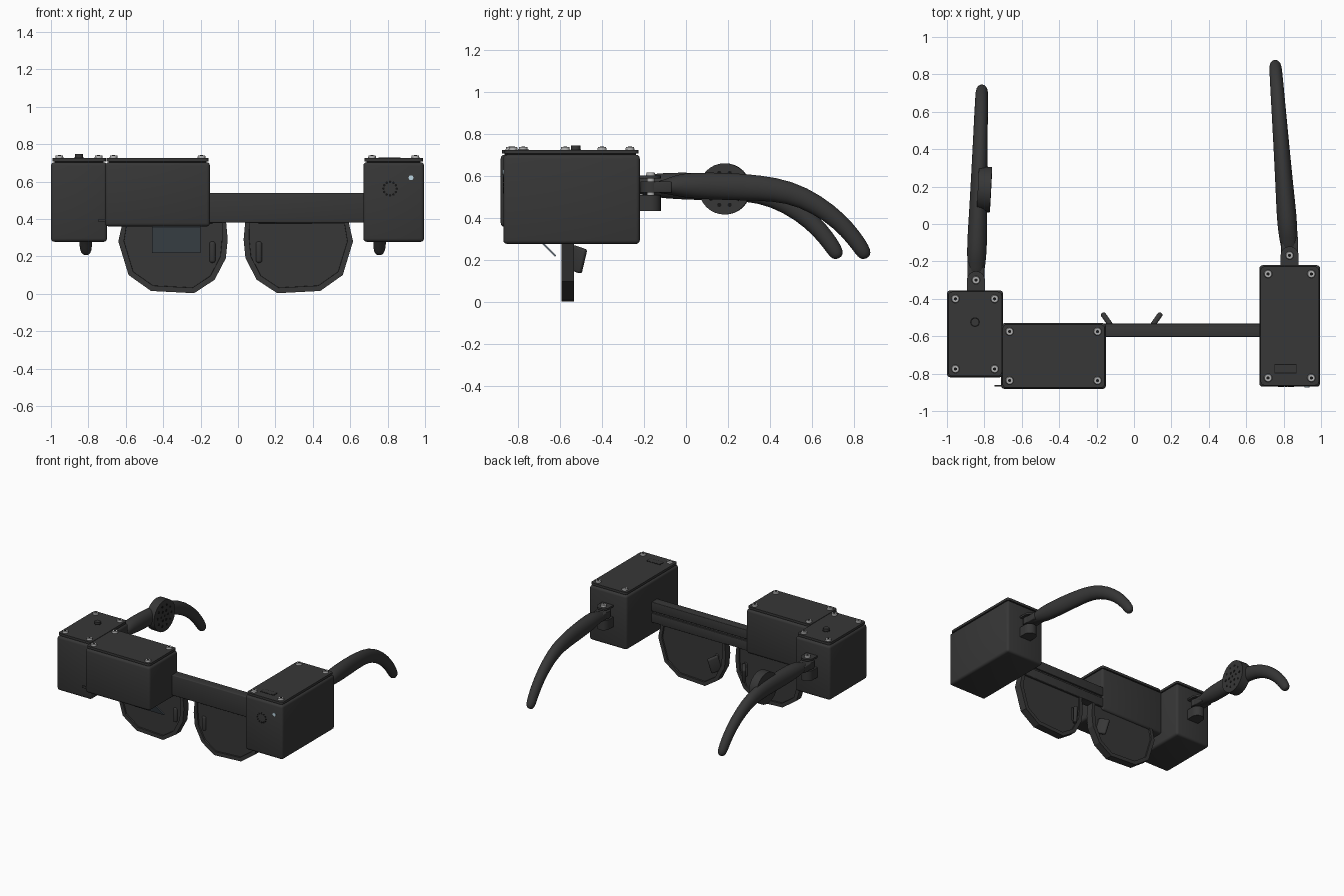
import bpy, bmesh, math
from mathutils import Vector, Matrix

if "Cube" in bpy.data.objects:
    bpy.data.objects.remove(bpy.data.objects["Cube"])


def material(name, r, g, b):
    m = bpy.data.materials.new(name)
    m.use_nodes = True
    m.diffuse_color = (r, g, b, 1)
    m.node_tree.nodes["Principled BSDF"].inputs["Base Color"].default_value = (r, g, b, 1)
    return m


BODY = material("charcoal_plastic", 0.038, 0.038, 0.038)
BLACK = material("black_recess", 0.008, 0.008, 0.008)
STEEL = material("screw_steel", 0.42, 0.42, 0.42)
GLASS = material("blue_grey_glass", 0.16, 0.2, 0.235)
LED = material("pale_blue_led", 0.5, 0.66, 0.75)


def finish(name, bm, mat, smooth=True):
    bmesh.ops.recalc_face_normals(bm, faces=bm.faces)
    me = bpy.data.meshes.new(name)
    bm.to_mesh(me)
    bm.free()
    ob = bpy.data.objects.new(name, me)
    bpy.context.collection.objects.link(ob)
    me.materials.append(mat)
    if smooth:
        bpy.ops.object.select_all(action='DESELECT')
        ob.select_set(True)
        bpy.context.view_layer.objects.active = ob
        bpy.ops.object.shade_smooth_by_angle(angle=math.radians(35))
    return ob


def box(name, x, y, z, mat=BODY, bevel=0.0, upright_only=False, rot=None):
    """Box from (min, max) ranges, optionally bevelled and turned about its centre."""
    bm = bmesh.new()
    bmesh.ops.create_cube(bm, size=1)
    size = Vector((x[1] - x[0], y[1] - y[0], z[1] - z[0]))
    mid = Vector((x[0] + x[1], y[0] + y[1], z[0] + z[1])) / 2
    bmesh.ops.scale(bm, vec=size, verts=bm.verts)
    if bevel:
        edges = [e for e in bm.edges if not upright_only
                 or abs(e.verts[0].co.z - e.verts[1].co.z) > size.z / 2]
        bmesh.ops.bevel(bm, geom=edges, offset=bevel, segments=3, profile=0.5, affect='EDGES')
    if rot:
        bmesh.ops.rotate(bm, cent=(0, 0, 0), matrix=rot, verts=bm.verts)
    bmesh.ops.translate(bm, vec=mid, verts=bm.verts)
    return finish(name, bm, mat, bool(bevel))


def cylinder(name, centre, radius, depth, mat=BODY, axis='Z', sides=24, top=None, turn=0):
    bm = bmesh.new()
    rot = {'Z': Matrix(), 'X': Matrix.Rotation(math.pi / 2, 4, 'Y'),
           'Y': Matrix.Rotation(math.pi / 2, 4, 'X')}[axis]
    bmesh.ops.create_cone(bm, cap_ends=True, segments=sides, radius1=radius,
                          radius2=radius if top is None else top, depth=depth,
                          matrix=Matrix.Translation(centre) @ Matrix.Rotation(turn, 4, 'Z') @ rot)
    return finish(name, bm, mat)


def screw(name, x, y, z):
    cylinder(name, (x, y, z + 0.007), 0.022, 0.014, STEEL, top=0.019)
    cylinder(name + "_socket", (x, y, z + 0.0145), 0.009, 0.001, BLACK, sides=6)


def housing(name, x, y, z0, inset):
    """Rounded case with a thin seam, a lid and a screw in each lid corner."""
    box(name + "_case", x, y, (z0, 0.703), bevel=0.018)
    shrink = lambda r, d: (r[0] + d, r[1] - d)
    box(name + "_seam", shrink(x, 0.018), shrink(y, 0.018), (0.69, 0.712), BLACK)
    box(name + "_lid", shrink(x, 0.007), shrink(y, 0.007), (0.708, 0.726),
        bevel=0.02, upright_only=True)
    for i, sx in enumerate(shrink(x, inset)):
        for j, sy in enumerate(shrink(y, inset)):
            screw(f"{name}_screw_{i}{j}", sx, sy, 0.726)


# Three electronics housings
housing("left_housing", (0.67, 0.995), (-0.87, -0.22), 0.278, 0.047)
housing("right_housing", (-1.0, -0.7), (-0.82, -0.355), 0.278, 0.045)
housing("display_housing", (-0.71, -0.15), (-0.882, -0.53), 0.36, 0.045)

# Housing details
cylinder("power_button", (-0.85, -0.525, 0.735), 0.022, 0.022, BODY)
cylinder("power_button_gap", (-0.85, -0.525, 0.7265), 0.026, 0.002, BLACK)
box("lid_slot_gap", (0.75, 0.87), (-0.8, -0.748), (0.725, 0.7275), BLACK)
box("lid_slot_cover", (0.755, 0.865), (-0.795, -0.753), (0.725, 0.7285))
box("side_tab", (-0.745, -0.69), (-0.87, -0.86), (0.383, 0.4))
cylinder("status_light", (0.925, -0.871, 0.62), 0.013, 0.006, LED, 'Y')
for i in range(12):
    a = i * math.tau / 12
    cylinder(f"camera_ring_dot_{i}",
             (0.813 + 0.036 * math.cos(a), -0.87, 0.562 + 0.036 * math.sin(a)),
             0.007, 0.003, BLACK, 'Y', 8)

# Brow bar with a groove along the back
box("brow_bar", (-0.2, 0.7), (-0.603, -0.545), (0.38, 0.54), bevel=0.006)
for name, z in (("lower", (0.38, 0.452)), ("upper", (0.468, 0.54))):
    box(f"brow_bar_{name}_rail", (-0.16, 0.69), (-0.56, -0.532), z, bevel=0.004)

# Lenses: faceted rims with recessed panes, mirrored about the nose
MIRROR_X = -0.0125
OUTLINE = [(0.04, 0.4), (0.03, 0.29), (0.04, 0.19), (0.1, 0.075), (0.21, 0.003),
           (0.44, 0.015), (0.56, 0.1), (0.615, 0.28), (0.588, 0.4)]


def flip(x, side):
    return x if side > 0 else 2 * MIRROR_X - x


def lens(name, side):
    bm = bmesh.new()
    face = bm.faces.new([bm.verts.new((flip(x, side), -0.592, z)) for x, z in OUTLINE])
    ext = bmesh.ops.extrude_face_region(bm, geom=[face])
    verts = [v for v in ext["geom"] if isinstance(v, bmesh.types.BMVert)]
    bmesh.ops.translate(bm, vec=(0, 0.058, 0), verts=verts)
    bmesh.ops.recalc_face_normals(bm, faces=bm.faces)
    ends = [f for f in bm.faces if abs(f.normal.y) > 0.9]
    bmesh.ops.inset_individual(bm, faces=ends, thickness=0.03)
    bmesh.ops.inset_individual(bm, faces=ends, thickness=0.001, depth=-0.012)
    finish(name, bm, BODY, False)


for label, side in (("left", 1), ("right", -1)):
    lens(f"{label}_lens", side)
    # Nose pad leaning back and outward, with its root showing at the front
    x = flip(0.115, side)
    tilt = Matrix.Rotation(side * math.radians(-35), 3, 'Z') @ Matrix.Rotation(math.radians(-16), 3, 'X')
    box(f"{label}_nose_pad", (x - 0.014, x + 0.014), (-0.56, -0.478), (0.145, 0.265),
        bevel=0.011, rot=tilt)
    x = flip(0.112, side)
    box(f"{label}_pad_root", (x - 0.017, x + 0.017), (-0.592, -0.54), (0.165, 0.28), bevel=0.014)

# Angled glass plate under the display
box("combiner_glass", (-0.46, -0.2), (-0.788, -0.592), (0.286, 0.294), GLASS,
    rot=Matrix.Rotation(math.radians(-45), 3, 'X'))

# Temple stations: distance behind hinge, height, half height, half width
STATIONS = [(0.02, 0.548, 0.028, 0.042), (0.07, 0.55, 0.034, 0.047), (0.12, 0.557, 0.052, 0.052),
            (0.2, 0.556, 0.064, 0.055), (0.37, 0.552, 0.067, 0.049), (0.52, 0.545, 0.062, 0.045),
            (0.66, 0.527, 0.055, 0.042), (0.79, 0.468, 0.048, 0.039), (0.9, 0.385, 0.043, 0.037),
            (0.97, 0.305, 0.04, 0.035), (1.01, 0.245, 0.038, 0.034), (1.022, 0.222, 0.03, 0.027),
            (1.028, 0.21, 0.014, 0.013)]
SIDES = 16


def temple(name, hinge_x, hinge_y, tip_x):
    bm = bmesh.new()
    rings = []
    for i, (s, z, hh, hw) in enumerate(STATIONS):
        a, b = STATIONS[max(i - 1, 0)], STATIONS[min(i + 1, len(STATIONS) - 1)]
        tangent = Vector((0, b[0] - a[0], b[1] - a[1])).normalized()
        up = Vector((0, -tangent.z, tangent.y))
        mid = Vector((hinge_x + (tip_x - hinge_x) * s, hinge_y + s, z))
        ring = []
        for k in range(SIDES):
            t = k * math.tau / SIDES
            ring.append(bm.verts.new(mid + up * hh * math.sin(t) + Vector((hw * math.cos(t), 0, 0))))
        rings.append(ring)
    for r, q in zip(rings, rings[1:]):
        for k in range(SIDES):
            n = (k + 1) % SIDES
            bm.faces.new((r[k], r[n], q[n], q[k]))
    bm.faces.new(rings[0])
    bm.faces.new(rings[-1])
    ob = finish(name, bm, BODY)
    mod = ob.modifiers.new("smooth", 'SUBSURF')
    mod.levels = mod.render_levels = 1


for label, x, y, tip, back in (("left", 0.832, -0.168, 0.757, -0.23),
                               ("right", -0.845, -0.3, -0.814, -0.365)):
    temple(f"{label}_temple", x, y, tip)
    # Hinge: lower knuckle, temple tab, thin upper leaf and screw
    for part, z in (("lower_knuckle", (0.435, 0.512)), ("tab", (0.522, 0.575)),
                    ("upper_leaf", (0.59, 0.604))):
        cylinder(f"{label}_hinge_{part}", (x, y, sum(z) / 2), 0.048, z[1] - z[0])
        if part == "tab":
            box(f"{label}_hinge_{part}_arm", (x - 0.045, x + 0.045), (y, y + 0.1), z, bevel=0.006)
        else:
            box(f"{label}_hinge_{part}_arm", (x - 0.048, x + 0.048), (back, y), z)
    cylinder(f"{label}_hinge_pin", (x, y, 0.55), 0.018, 0.12, STEEL)
    screw(f"{label}_hinge_screw", x, y, 0.604)

# Round speaker on the inside of the right temple, with sound holes
TURN = math.radians(-3)
hub = Vector((-0.8, 0.185, 0.54))
cylinder("speaker", hub, 0.122, 0.07, BODY, 'X', 32, turn=TURN)
spin = Matrix.Rotation(TURN, 3, 'Z')
for ring, count in ((0, 1), (0.04, 6), (0.08, 10)):
    for i in range(count):
        a = i * math.tau / count
        offset = spin @ Vector((0.0355, ring * math.cos(a), ring * math.sin(a)))
        cylinder(f"speaker_hole_{count}_{i}", hub + offset, 0.01, 0.002, BLACK, 'X', 10, turn=TURN)
